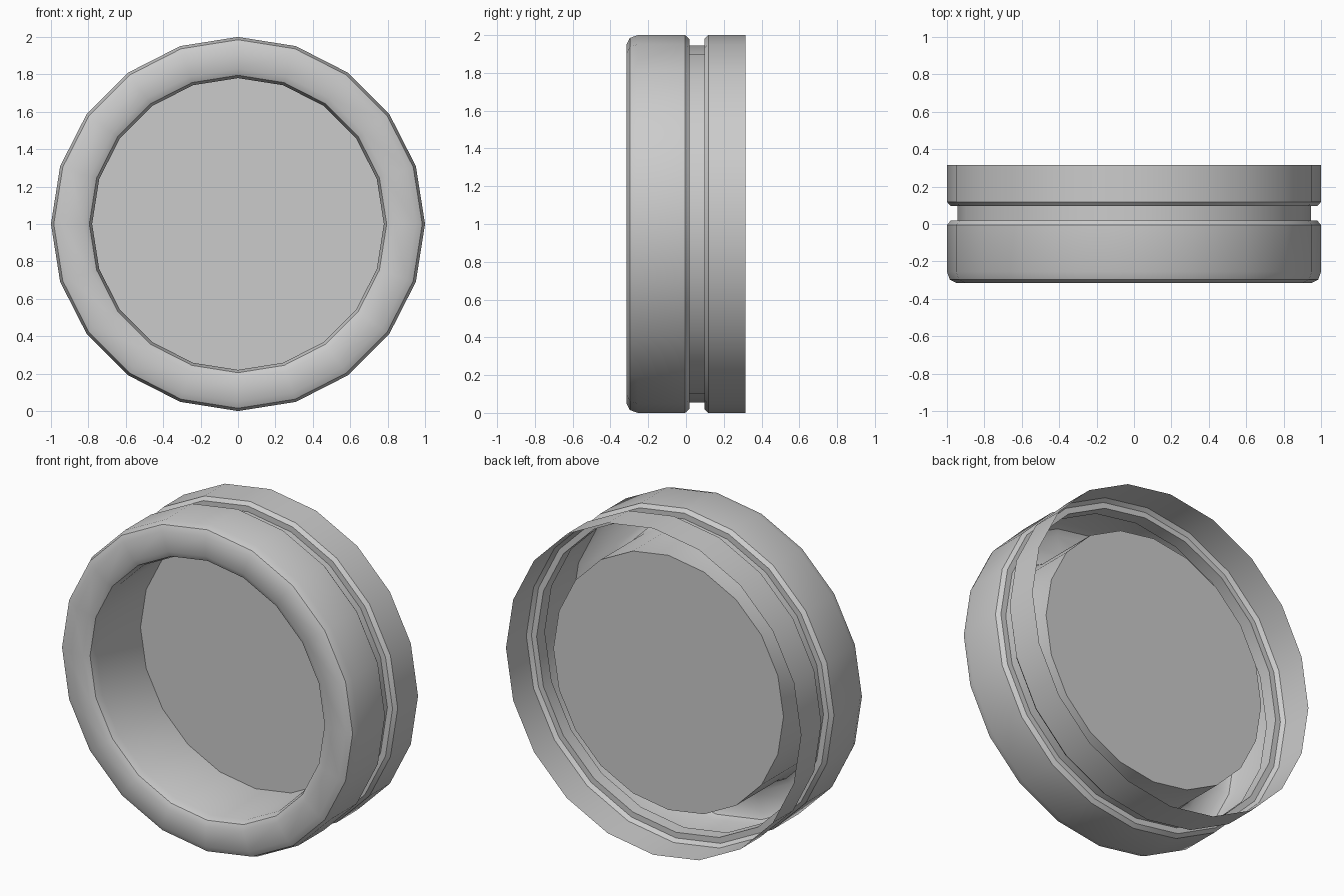
import bpy, bmesh, math

if "Cube" in bpy.data.objects:
    bpy.data.objects.remove(bpy.data.objects["Cube"])

SIDES = 20
CENTRE_Z = 1.0


def revolve(name, profile, cap_end=False):
    """Spin (radius, y) points around the y axis into an open shell."""
    bm = bmesh.new()
    rings = []
    for r, y in profile:
        rings.append([bm.verts.new((r * math.cos(2 * math.pi * i / SIDES), y,
                                    CENTRE_Z + r * math.sin(2 * math.pi * i / SIDES)))
                      for i in range(SIDES)])
    for a, b in zip(rings, rings[1:]):
        for i in range(SIDES):
            j = (i + 1) % SIDES
            bm.faces.new((a[i], b[i], b[j], a[j]))
    if cap_end:
        bm.faces.new(rings[-1])
    bm.normal_update()
    mesh = bpy.data.meshes.new(name)
    bm.to_mesh(mesh)
    bm.free()
    obj = bpy.data.objects.new(name, mesh)
    bpy.context.collection.objects.link(obj)
    bpy.ops.object.select_all(action='DESELECT')
    obj.select_set(True)
    bpy.context.view_layer.objects.active = obj
    bpy.ops.object.shade_smooth_by_angle(angle=math.radians(32))
    return obj


# Open-backed shell: rear band, groove, front band, rounded lip, then the
# recessed inner tube closed by a flat disc
revolve("ring_housing", [
    (1.0, 0.315), (1.0, 0.118), (0.98, 0.097),        # rear band
    (0.945, 0.097), (0.945, 0.018),                   # groove
    (0.98, 0.018), (1.0, -0.005), (1.0, -0.255),      # front band
    (0.985, -0.297), (0.95, -0.315),                  # outer lip
    (0.83, -0.315), (0.795, -0.297), (0.78, -0.255),  # inner lip
    (0.78, 0.17),                                     # tube and disc
], cap_end=True)
